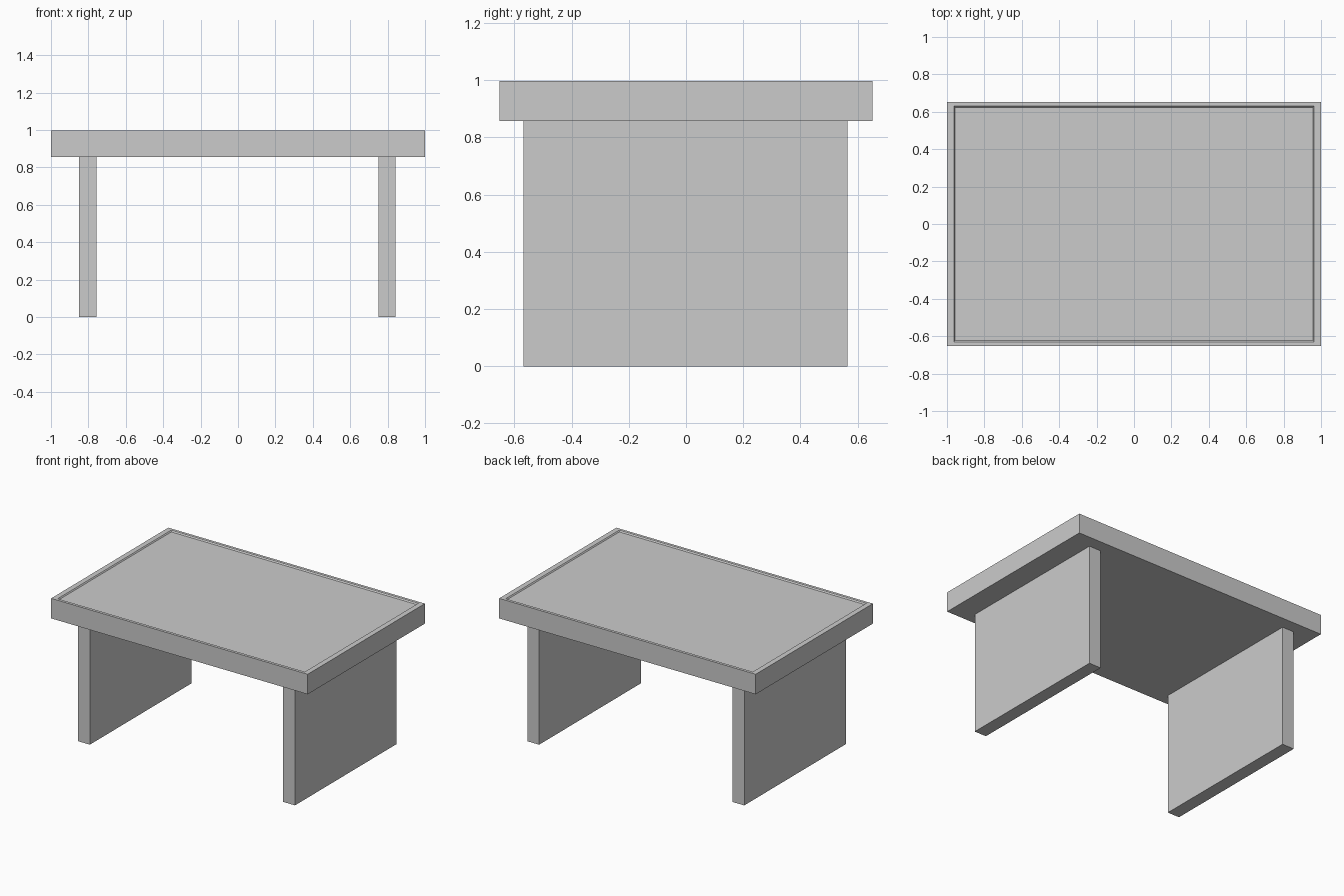
import bpy
import bmesh
from mathutils import Matrix, Vector

if "Cube" in bpy.data.objects:
    bpy.data.objects.remove(bpy.data.objects["Cube"])


def box(name, lo, hi):
    """Axis-aligned box between two corners."""
    lo, hi = Vector(lo), Vector(hi)
    bm = bmesh.new()
    bmesh.ops.create_cube(
        bm, size=1,
        matrix=Matrix.Translation((lo + hi) / 2) @ Matrix.Diagonal((*(hi - lo), 1)))
    mesh = bpy.data.meshes.new(name)
    bm.to_mesh(mesh)
    bm.free()
    obj = bpy.data.objects.new(name, mesh)
    bpy.context.collection.objects.link(obj)
    return obj


# Table top slab with a thin rim around a shallow sunken surface
top = box("table_top", (-1, -0.652, 0.857), (1, 0.652, 0.998))
bm = bmesh.new()
bm.from_mesh(top.data)
face = max(bm.faces, key=lambda f: f.calc_center_median().z)
for half_x, half_y, z in ((0.963, 0.632, 0.998), (0.957, 0.624, 0.99)):
    bmesh.ops.inset_region(bm, faces=[face], thickness=0.005)
    for v in face.verts:
        v.co = (half_x if v.co.x > 0 else -half_x,
                half_y if v.co.y > 0 else -half_y, z)
bm.to_mesh(top.data)
bm.free()

# Two slab legs
for side, x in (("left", -0.803), ("right", 0.796)):
    box(side + "_leg", (x - 0.046, -0.568, 0), (x + 0.046, 0.564, 0.857))
